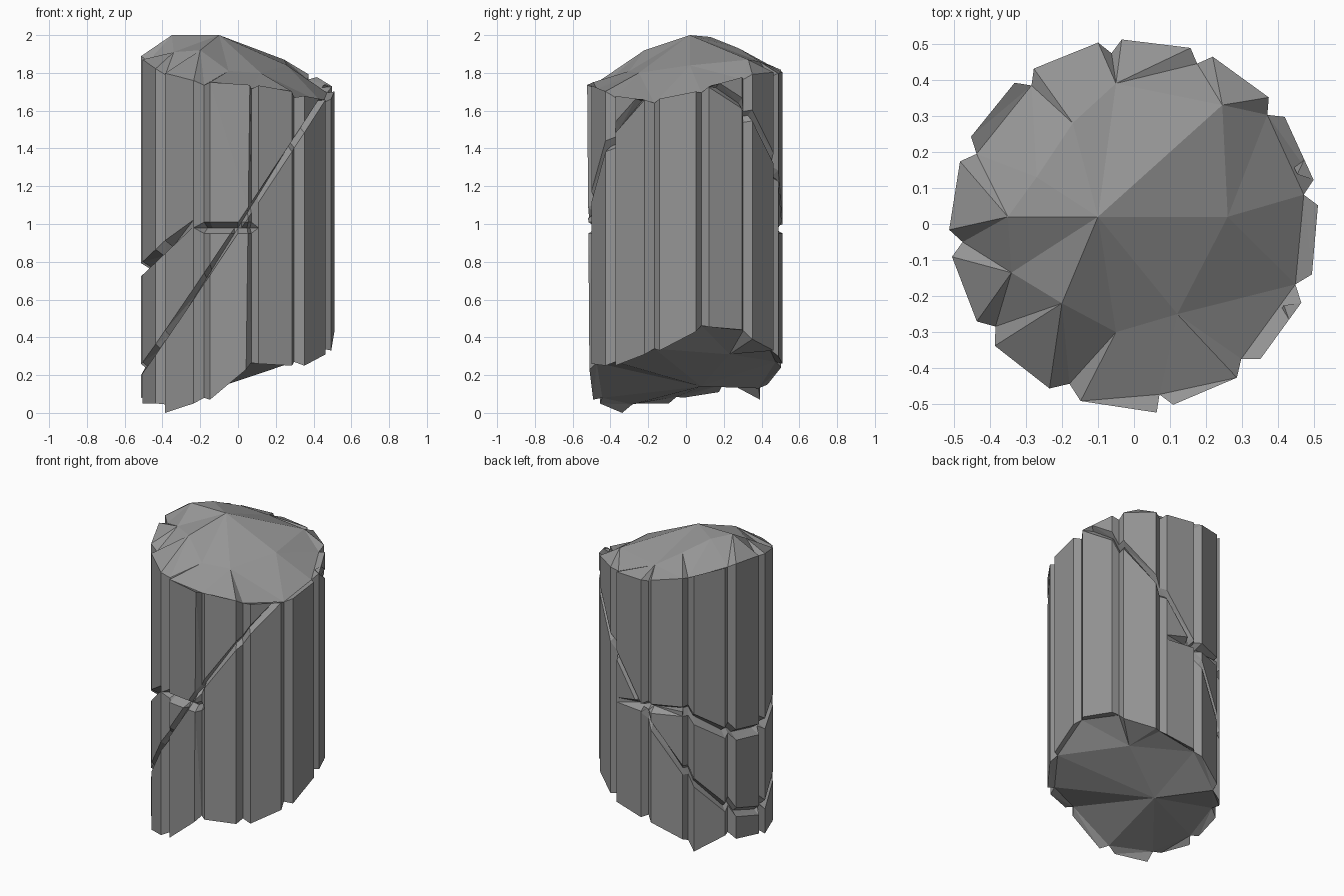
import bpy, bmesh, math
from mathutils import Vector
from mathutils.geometry import delaunay_2d_cdt

old = bpy.data.objects.get("Cube")
if old:
    bpy.data.objects.remove(old)

RADIUS, NOTCH_RADIUS, HALF_PANEL = 0.513, 0.478, 10.8
NOTCH_CHIP = 0.02

# One row per flat panel: angle in degrees, top height, bottom height at both corners
PANELS = [(-5, 1.67, .33, .43), (24.6, 1.76, .455, .44), (54, 1.81, .39, .33),
          (83, 1.79, .3, .26), (112, 1.83, .24, .15), (141, 1.88, .07, .15),
          (171, 1.91, .11, .08), (201, 1.85, .05, .05), (232, 1.77, 0, .05),
          (264, 1.74, .07, .23), (293, 1.73, .26, .25), (324, 1.65, .25, .31)]
# Inner peaks and hollows of the two broken ends
TOP_PEAKS = [(-.1, .02, 2), (-.35, .02, 2), (.26, .02, 1.84), (-.2, -.22, 1.92),
             (.12, -.25, 1.8), (-.17, .28, 1.93), (.245, .33, 1.87), (-.27, .13, 1.99),
             (-.34, -.135, 1.91), (-.05, .39, 1.86), (-.05, -.3, 1.81)]
BOTTOM_PEAKS = [(.23, .23, .31), (-.09, .08, .14)]


def spot(angle, radius, top, bottom):
    a = math.radians(angle)
    return radius * math.cos(a), radius * math.sin(a), top, bottom


# Fluted outline: panel corners with a V notch between neighbours
rim = []
count = len(PANELS)
for i, (angle, top, start, end) in enumerate(PANELS):
    before, after = PANELS[i - 1], PANELS[(i + 1) % count]
    for side, other, bottom in ((-1, before, start), (1, after, end)):
        rim.append(spot(angle + side * HALF_PANEL, RADIUS,
                        top + (other[1] - top) * .35, bottom))
    gap = (after[0] - angle) % 360
    rim.append(spot(angle + gap / 2, NOTCH_RADIUS, (top + after[1]) / 2 - NOTCH_CHIP,
                    (end + after[2]) / 2 + NOTCH_CHIP))

bm = bmesh.new()
upper = [bm.verts.new((x, y, t)) for x, y, t, b in rim]
lower = [bm.verts.new((x, y, b)) for x, y, t, b in rim]
n = len(rim)
# The front panel leans outward at one upper corner
front_corner = min(upper, key=lambda v: (v.co - Vector((.05, -.52, 1.73))).length)
front_corner.co += Vector((.02, -.012, 0))
for i in range(n):
    j = (i + 1) % n
    bm.faces.new((lower[i], lower[j], upper[j], upper[i]))


def broken_end(ring, peaks, flip):
    """Fill a rim with triangles running to the inner peaks."""
    verts = ring + [bm.verts.new(p) for p in peaks]
    flat = [v.co.to_2d() for v in verts]
    border = [(i, (i + 1) % n) for i in range(n)]
    tris = delaunay_2d_cdt(flat, border, [], 1, 1e-6)[2]
    for tri in tris:
        bm.faces.new([verts[i] for i in (reversed(tri) if flip else tri)])


broken_end(upper, TOP_PEAKS, False)
broken_end(lower, BOTTOM_PEAKS, True)

# Cracks: point, normal, half width, depth, x range of crossed walls, x range at full depth
CRACKS = [(Vector((0, 0, 1)), Vector((-1.5, -.04, 1)).normalized(), .016, .035, (-1, 1), (-1, 1)),
          (Vector((0, 0, .98)), Vector((0, 0, 1)), .03, .05, (-.25, .13), (-.22, .09)),
          (Vector((0, 0, 1.245)), Vector((-.95, 0, 1)).normalized(), .025, .055,
           (-1, -.25), (-1, -.25))]


def wall_faces(low, high):
    return [f for f in bm.faces if abs(f.normal.z) < .05
            and low < f.calc_center_bounds().x < high]


bm.normal_update()
for point, normal, width, depth, span, deep in CRACKS:
    for offset in (-width, width, 0):
        faces = wall_faces(*span)
        geom = set(faces)
        for f in faces:
            geom.update(f.edges)
            geom.update(f.verts)
        bmesh.ops.bisect_plane(bm, geom=list(geom), dist=1e-5,
                               plane_co=point + normal * offset, plane_no=normal)
        bm.normal_update()

# Sink the middle line of every crack
pushes = {}
for point, normal, width, depth, span, deep in CRACKS:
    for v in {v for f in wall_faces(*span) for v in f.verts}:
        if abs((v.co - point).dot(normal)) < 1e-4 and deep[0] < v.co.x < deep[1]:
            pushes[v] = max(depth, pushes.get(v, 0))
for v, depth in pushes.items():
    inward = Vector((v.co.x, v.co.y, 0)).normalized()
    v.co -= inward * depth

bmesh.ops.triangulate(bm, faces=bm.faces[:])
bmesh.ops.recalc_face_normals(bm, faces=bm.faces[:])

mesh = bpy.data.meshes.new("broken_column")
bm.to_mesh(mesh)
bm.free()
column = bpy.data.objects.new("broken_column", mesh)
bpy.context.collection.objects.link(column)

stone = bpy.data.materials.new("grey_stone")
stone.use_nodes = True
grey = (.3, .3, .3, 1)
stone.diffuse_color = grey
stone.node_tree.nodes["Principled BSDF"].inputs["Base Color"].default_value = grey
mesh.materials.append(stone)
